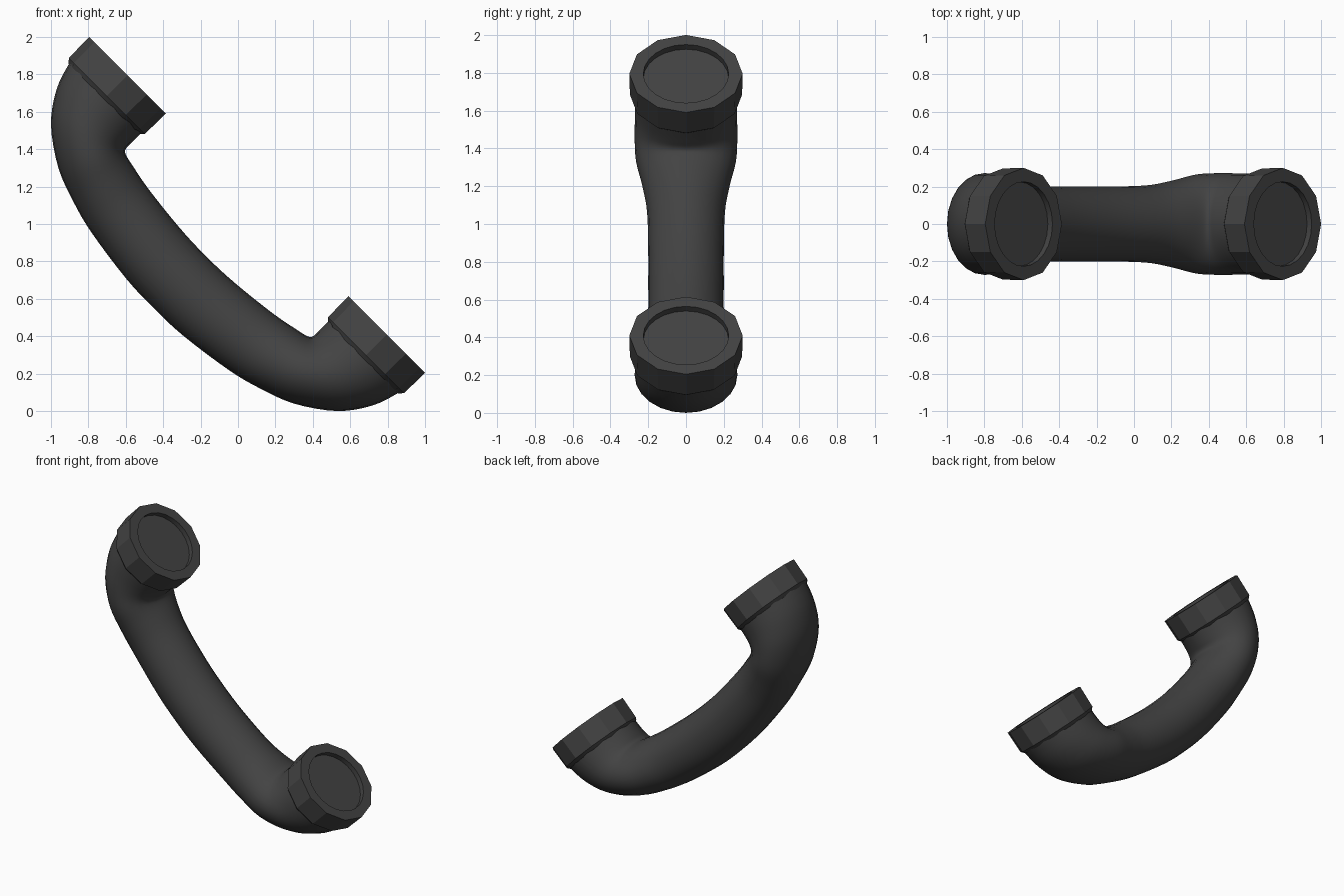
import bpy, bmesh, math
from mathutils import Vector

if "Cube" in bpy.data.objects:
    bpy.data.objects.remove(bpy.data.objects["Cube"])

mat = bpy.data.materials.new("charcoal black")
mat.diffuse_color = (0.056, 0.056, 0.056, 1)
mat.use_nodes = True
mat.node_tree.nodes["Principled BSDF"].inputs["Base Color"].default_value = mat.diffuse_color
R2 = math.sqrt(2)
N = 24


def world(u, v, y):
    # u runs along the handset, v points out of the ear and mouth faces
    return Vector(((u + v) / R2, y, 1 + (v - u) / R2))


def loft(name, rings, angle):
    bm = bmesh.new()
    loops = [[bm.verts.new(p) for p in r] for r in rings]
    for a, b in zip(loops, loops[1:]):
        for i in range(N):
            j = (i + 1) % N
            bm.faces.new((a[i], a[j], b[j], b[i]))
    bm.faces.new(loops[0])
    bm.faces.new(loops[-1])
    bmesh.ops.recalc_face_normals(bm, faces=bm.faces)
    me = bpy.data.meshes.new(name)
    bm.to_mesh(me)
    bm.free()
    me.materials.append(mat)
    ob = bpy.data.objects.new(name, me)
    bpy.context.collection.objects.link(ob)
    bpy.ops.object.select_all(action='DESELECT')
    ob.select_set(True)
    bpy.context.view_layer.objects.active = ob
    bpy.ops.object.shade_smooth_by_angle(angle=math.radians(angle))
    return ob


# handle: half of the sections (outer u, v, inner u, v, half width), mirrored
half = [
    (1.25, 0.02, 0.71, 0.02, 0.27),
    (1.245, -0.03, 0.71, -0.03, 0.27),
    (1.195, -0.177, 0.71, -0.10, 0.27),
    (1.082, -0.332, 0.708, -0.142, 0.272),
    (0.891, -0.467, 0.685, -0.162, 0.265),
    (0.70, -0.54, 0.60, -0.182, 0.232),
    (0.516, -0.587, 0.457, -0.208, 0.206),
    (0.219, -0.629, 0.208, -0.235, 0.20),
]
mid = [(0, -0.637, 0, -0.243, 0.20)]
secs = half + mid + [(-a, b, -c, d, w) for a, b, c, d, w in reversed(half)]


def spline(p0, p1, p2, p3, t):
    return [0.5 * (2 * b + (c - a) * t + (2 * a - 5 * b + 4 * c - d) * t * t
                   + (3 * b - a - 3 * c + d) * t ** 3)
            for a, b, c, d in zip(p0, p1, p2, p3)]


dense = []
for i in range(len(secs) - 1):
    q = [secs[max(0, min(len(secs) - 1, i + k))] for k in (-1, 0, 1, 2)]
    dense += [spline(*q, s / 4) for s in range(4)]
dense.append(secs[-1])

rings = []
for ou, ov, iu, iv, w in dense:
    ring = []
    for k in range(N):
        a = 2 * math.pi * k / N
        c = (1 + math.cos(a)) / 2
        ring.append(world(iu + (ou - iu) * c, iv + (ov - iv) * c, w * math.sin(a)))
    rings.append(ring)
loft("handle", rings, 50)


# end caps: twelve-sided collar with a round recess
def cap_ring(cu, v, r, faceted):
    ring = []
    for k in range(N):
        a = 2 * math.pi * k / N
        s = r * (math.cos(math.pi / 12) if faceted and k % 2 else 1)
        ring.append(world(cu + s * 0.967 * math.cos(a), v, s * math.sin(a)))
    return ring


for name, cu in (("ear_cap", -0.98), ("mouth_cap", 0.98)):
    profile = [(-0.035, 0.262, False), (-0.035, 0.275, True), (-0.012, 0.297, True),
               (0.145, 0.30, True), (0.145, 0.226, False), (0.11, 0.226, False)]
    loft(name, [cap_ring(cu, v, r, f) for v, r, f in profile], 25)
